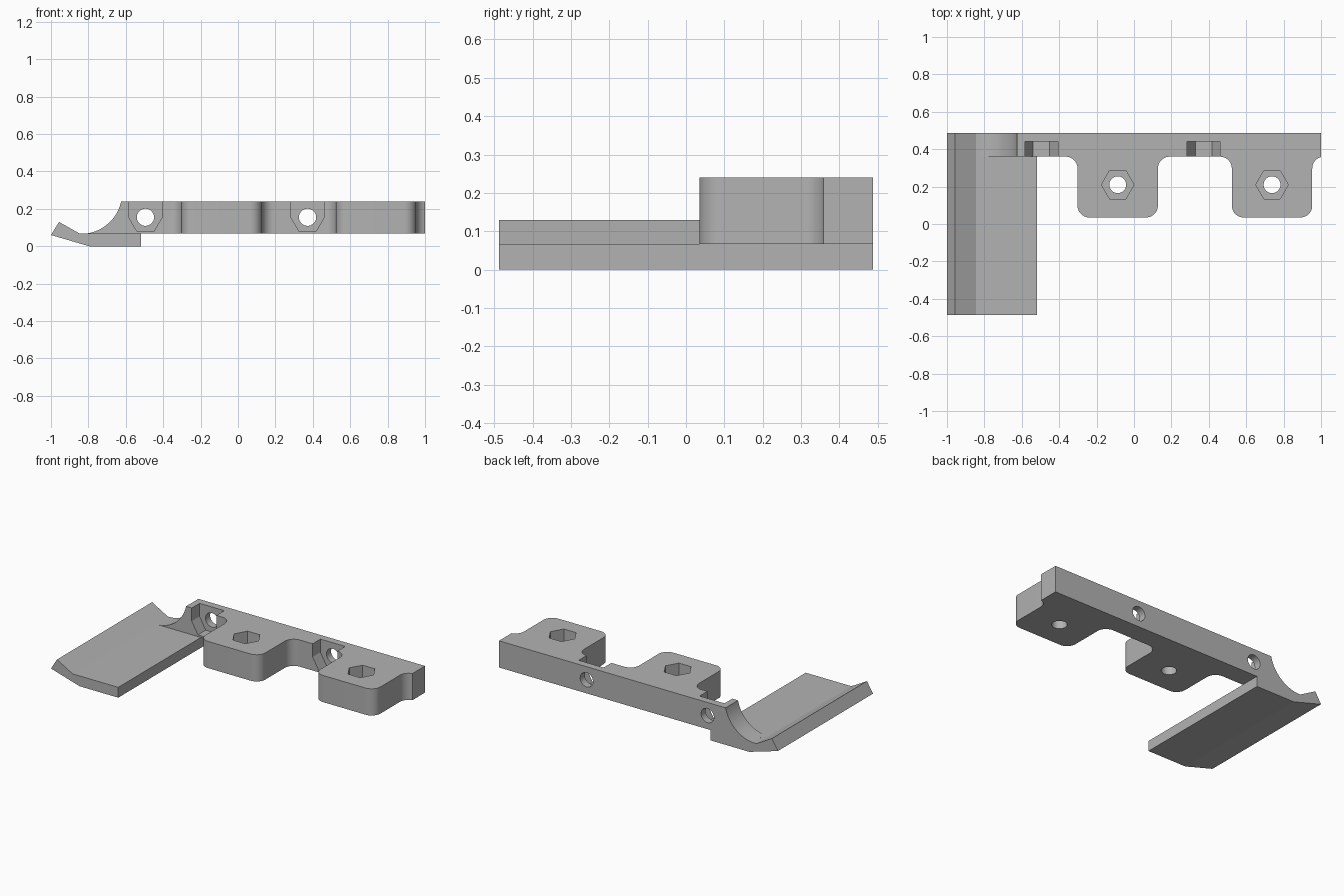
import bpy, bmesh
from math import cos, sin, pi, radians

cube = bpy.data.objects.get("Cube")
if cube:
    bpy.data.objects.remove(cube, do_unlink=True)

grey = bpy.data.materials.new("plain grey")
grey.use_nodes = True
grey.diffuse_color = (0.45, 0.45, 0.45, 1)
grey.node_tree.nodes["Principled BSDF"].inputs["Base Color"].default_value = grey.diffuse_color


def prism(name, points, axis, lo, hi):
    """Extrude a 2D outline along y (outline in x, z) or z (outline in x, y)."""
    bm = bmesh.new()
    place = (lambda a, b, h: (a, h, b)) if axis == "y" else (lambda a, b, h: (a, b, h))
    face = bm.faces.new([bm.verts.new(place(a, b, lo)) for a, b in points])
    new = bmesh.ops.extrude_face_region(bm, geom=[face])["geom"]
    shift = place(0, 0, hi - lo)
    bmesh.ops.translate(bm, vec=shift, verts=[v for v in new if isinstance(v, bmesh.types.BMVert)])
    bmesh.ops.recalc_face_normals(bm, faces=bm.faces)
    mesh = bpy.data.meshes.new(name)
    bm.to_mesh(mesh)
    bm.free()
    mesh.materials.append(grey)
    obj = bpy.data.objects.new(name, mesh)
    bpy.context.collection.objects.link(obj)
    return obj


def arc(cx, cy, r, start, end, steps=10):
    angles = [radians(start + (end - start) * i / steps) for i in range(steps + 1)]
    return [(cx + r * cos(a), cy + r * sin(a)) for a in angles]


def ring(cx, cy, r, sides):
    return [(cx + r * cos(2 * pi * i / sides), cy + r * sin(2 * pi * i / sides)) for i in range(sides)]


BACK, BAR_FRONT, TAB_FRONT = 0.487, 0.36, 0.035
BOTTOM, TOP = 0.067, 0.24
R = 0.063

# Angled plate with an upturned lip
plate = prism("angled_plate",
              [(-0.795, 0), (-0.518, 0), (-0.518, BOTTOM), (-0.845, BOTTOM), (-0.957, 0.13), (-1, 0.06)],
              "y", -0.487, BACK)

# Bar with two rounded tabs
outline = [(-0.82, BACK), (-0.82, BAR_FRONT)]
for left, right in ((-0.302, 0.128), (0.523, 0.953)):
    outline += arc(left - R, BAR_FRONT - R, R, 90, 0)
    outline += arc(left + R, TAB_FRONT + R, R, 180, 270)
    outline += arc(right - R, TAB_FRONT + R, R, 270, 360)
    last = 90 if right < 0.9 else 138 - 30
    outline += arc(right + R, BAR_FRONT - R, R, 180, last)
outline += [(1, BAR_FRONT - 0.002), (1, BACK)]
bar = prism("mounting_bar", outline, "z", BOTTOM, TOP)

# Cutters: curved end, tab screws with nut pockets, cross screws with nut slots
cutters = [prism("end_curve_cutter", ring(-0.84, 0.286, 0.22, 96), "y", 0.3, 0.6)]
for x in (-0.087, 0.738):
    cutters.append(prism("tab_nut_cutter", ring(x, 0.21, 0.087, 6), "z", 0.155, 0.3))
    cutters.append(prism("tab_hole_cutter", ring(x, 0.21, 0.045, 32), "z", 0, 0.3))
for x in (-0.495, 0.372):
    slot = ring(x, 0.155, 0.089, 6)
    slot = [slot[3], slot[4], slot[5], slot[0], (x + 0.089, 0.3), (x - 0.089, 0.3)]
    cutters.append(prism("cross_nut_cutter", slot, "y", 0.3, 0.44))
    cutters.append(prism("cross_hole_cutter", ring(x, 0.155, 0.046, 32), "y", 0.3, 0.6))

for cutter in cutters:
    cutter.hide_render = True
    mod = bar.modifiers.new(cutter.name, "BOOLEAN")
    mod.operation = "DIFFERENCE"
    mod.solver = "EXACT"
    mod.object = cutter

# Bake the cuts and drop the cutters
bpy.context.view_layer.update()
baked = bpy.data.meshes.new_from_object(bar.evaluated_get(bpy.context.evaluated_depsgraph_get()))
bar.modifiers.clear()
bar.data = baked
for cutter in cutters:
    bpy.data.objects.remove(cutter, do_unlink=True)

# Smooth the rounded walls, keep the edges sharp
bpy.ops.object.select_all(action="DESELECT")
bar.select_set(True)
bpy.context.view_layer.objects.active = bar
bpy.ops.object.shade_smooth_by_angle(angle=radians(25))
